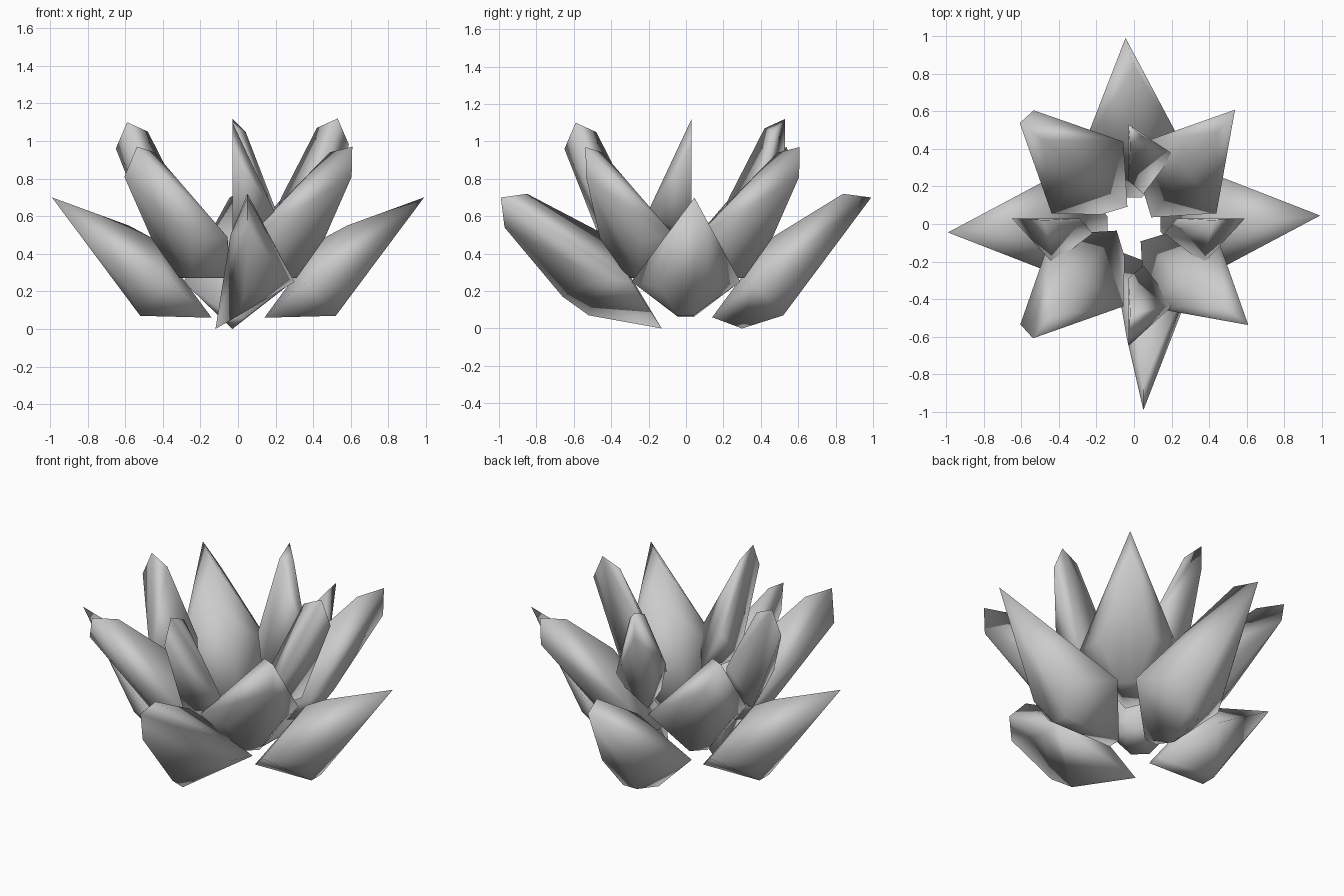
import bpy, bmesh, math
from mathutils import Matrix, Vector

if "Cube" in bpy.data.objects:
    bpy.data.objects.remove(bpy.data.objects["Cube"])


def leaf(name, points, angle, mirror=1, shift=0.0, drop=0.0):
    """Thick rounded leaf: points are (outward, sideways, up), turned to a heading."""
    bm = bmesh.new()
    for r, s, z in points:
        bm.verts.new(Vector((r + shift, s * mirror, z - drop)))
    bmesh.ops.convex_hull(bm, input=bm.verts)
    loose = [v for v in bm.verts if not v.link_faces]
    bmesh.ops.delete(bm, geom=loose, context='VERTS')
    bmesh.ops.transform(bm, matrix=Matrix.Rotation(math.radians(angle), 4, 'Z'),
                        verts=bm.verts)
    bm.normal_update()
    # make every face point away from the leaf's middle
    mid = sum((v.co for v in bm.verts), Vector()) / len(bm.verts)
    inward = [f for f in bm.faces if f.normal.dot(f.calc_center_median() - mid) < 0]
    if inward:
        bmesh.ops.reverse_faces(bm, faces=inward)
    bm.normal_update()
    me = bpy.data.meshes.new(name)
    bm.to_mesh(me)
    bm.free()
    ob = bpy.data.objects.new(name, me)
    bpy.context.collection.objects.link(ob)
    bpy.ops.object.select_all(action='DESELECT')
    ob.select_set(True)
    bpy.context.view_layer.objects.active = ob
    bpy.ops.object.shade_smooth_by_angle(angle=math.radians(115))
    return ob


# Outer ring: wide, low leaves with a rounded underside
outer = [(0.99, 0.045, 0.70), (0.36, 0.29, 0.25), (0.36, -0.29, 0.25),
         (0.58, 0.0, 0.55), (0.45, 0.0, 0.48),
         (0.52, 0.04, 0.07), (0.52, -0.05, 0.07),
         (0.59, 0.14, 0.22), (0.59, -0.14, 0.22),
         (0.14, 0.04, 0.06), (0.14, -0.04, 0.06)]
leaf("outer_leaf_right", outer, 0)
leaf("outer_leaf_left", outer, 180)
leaf("outer_leaf_back", outer + [(0.84, 0.0, 0.72), (0.30, 0.03, 0.0)], 90)

# Front outer leaf is folded to one side with a blunt blade tip
folded = [(0.99, 0.05, 0.70), (0.85, 0.05, 0.72), (0.97, 0.05, 0.54),
          (0.66, 0.03, 0.17), (0.52, 0.0, 0.07), (0.29, 0.30, 0.25),
          (0.45, 0.26, 0.27), (0.43, 0.0, 0.50), (0.60, -0.04, 0.50),
          (0.13, -0.12, 0.0)]
leaf("outer_leaf_front", folded, 270)

# Middle ring: upright leaves on the diagonals
middle = [(0.81, 0.05, 0.97), (0.66, 0.03, 0.94), (0.35, 0.27, 0.49),
          (0.35, -0.27, 0.49), (0.40, 0.0, 0.73),
          (0.39, 0.05, 0.27), (0.39, -0.05, 0.27),
          (0.50, 0.15, 0.48), (0.50, -0.15, 0.48),
          (0.16, 0.09, 0.27), (0.09, -0.04, 0.28)]
for label, angle, side in (("back_right", 45, 1), ("back_left", 135, -1),
                           ("front_left", 225, -1), ("front_right", 315, 1)):
    leaf("middle_leaf_" + label, middle + [(0.805, 0.05 * side, 0.81)], angle)

# Inner ring: tall, narrow half leaves
inner = [(0.53, 0.03, 1.12), (0.42, 0.02, 1.07),
         (0.37, -0.21, 0.61), (0.23, 0.03, 0.70), (0.40, 0.03, 0.50),
         (0.16, -0.05, 0.50), (0.30, -0.05, 0.46)]
blunt = inner + [(0.59, 0.03, 0.98)]
leaf("inner_leaf_right", blunt, 0)
leaf("inner_leaf_back", inner + [(0.53, 0.03, 0.97), (0.47, -0.04, 1.05)], 90)
leaf("inner_leaf_left", blunt, 180, -1, 0.06, 0.02)
leaf("inner_leaf_front", blunt, 270, -1, 0.06, 0.02)
